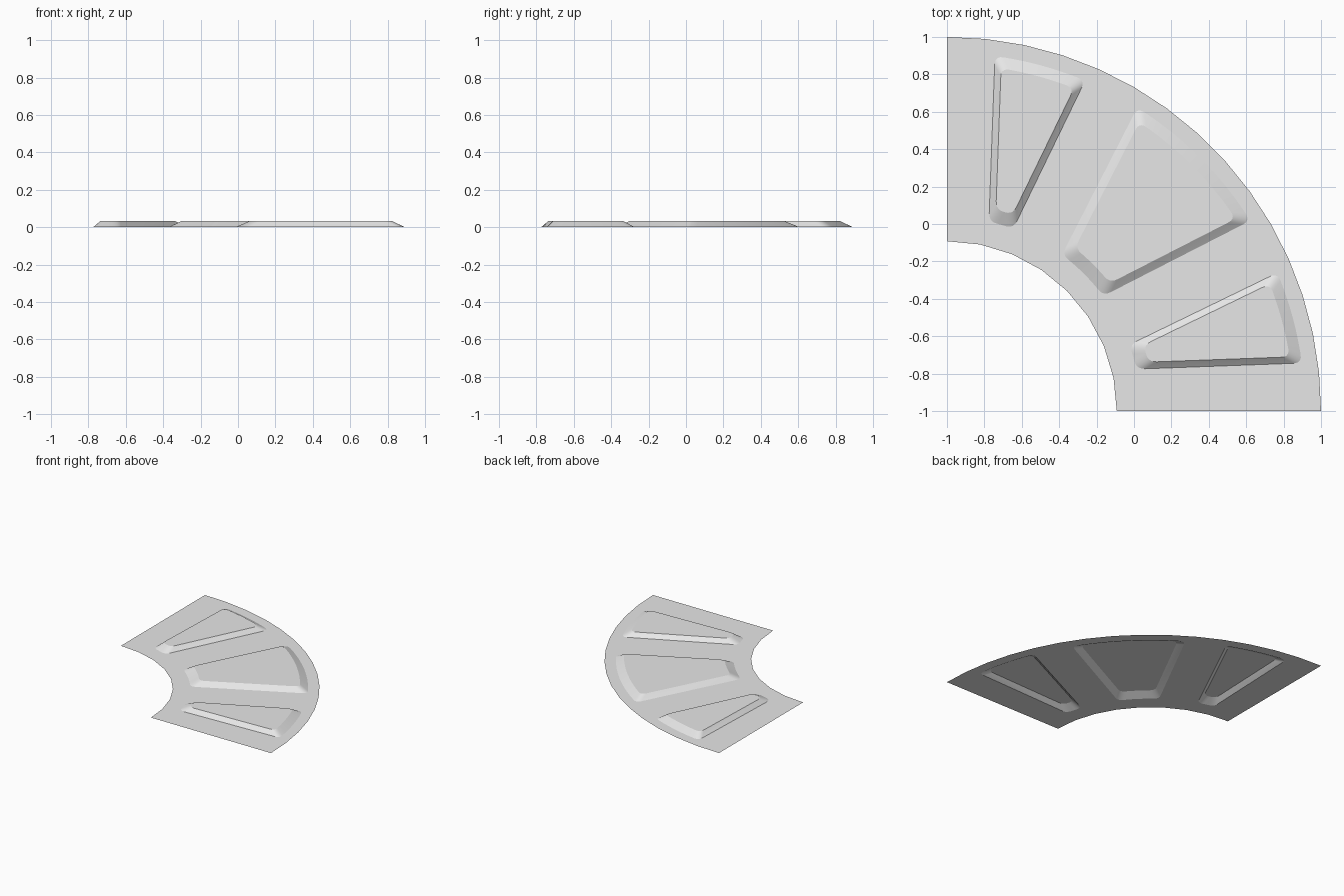
import bpy, bmesh, math
from mathutils import Vector

if "Cube" in bpy.data.objects:
    bpy.data.objects.remove(bpy.data.objects["Cube"])

CENTRE = Vector((-1, -1, 0))      # centre of the quarter ring
HEIGHT = 0.032                    # height of the raised panels
R_IN, R_OUT = 1.037, 1.915        # radial extent of the panels

grey = bpy.data.materials.new("light_grey")
grey.diffuse_color = (0.8, 0.8, 0.8, 1)
grey.use_nodes = True
grey.node_tree.nodes["Principled BSDF"].inputs["Base Color"].default_value = grey.diffuse_color


def polar(r, a):
    return Vector((r * math.cos(a), r * math.sin(a), 0))


def on_line(line, r):
    """Point at radius r on a line given by its direction and offset from the centre."""
    a, s = line
    d = Vector((math.cos(a), math.sin(a), 0))
    n = Vector((-d.y, d.x, 0))
    return d * math.sqrt(r * r - s * s) + n * s


def angle(p):
    return math.atan2(p.y, p.x)


def bend(p, q, r, steps=5):
    """Rounded corner from p to r, pulled towards q."""
    return [p * (1 - t) ** 2 + q * 2 * t * (1 - t) + r * t * t
            for t in (i / steps for i in range(steps + 1))]


def panel_outline(left, right, r0, r1, z, c=0.045, arc=8):
    """Rounded sector, counter-clockwise: inner right, outer right, outer left, inner left."""
    pts = []
    for line, r, along, turn, outgoing in (
            (right, r0, 1, 1, True), (right, r1, -1, 1, False),
            (left, r1, -1, -1, True), (left, r0, 1, -1, False)):
        corner = on_line(line, r)
        on_side = on_line(line, r + along * c)
        on_arc = polar(r, angle(corner) + turn * c / r)
        ends = (on_arc, on_side) if outgoing else (on_side, on_arc)
        if line is left:
            ends = (on_arc, on_side) if along < 0 else (on_side, on_arc)
        # fill the outer arc before reaching the outer left corner
        if line is left and along < 0:
            a0, a1 = angle(pts[-1]), angle(ends[0])
            pts += [polar(r, a0 + (a1 - a0) * i / arc) for i in range(1, arc)]
        pts += bend(ends[0], corner, ends[1])
    # inner arc closes the loop
    a0, a1 = angle(pts[-1]), angle(pts[0])
    pts += [polar(r0, a0 + (a1 - a0) * i / arc) for i in range(1, arc)]
    return [p + CENTRE + Vector((0, 0, z)) for p in pts]


def finish(bm, name):
    mesh = bpy.data.meshes.new(name)
    bm.to_mesh(mesh)
    bm.free()
    mesh.materials.append(grey)
    ob = bpy.data.objects.new(name, mesh)
    bpy.context.collection.objects.link(ob)
    bpy.ops.object.select_all(action='DESELECT')
    ob.select_set(True)
    bpy.context.view_layer.objects.active = ob
    bpy.ops.object.shade_smooth_by_angle(angle=math.radians(20))


def add_loop(bm, pts):
    vs = [bm.verts.new(p) for p in pts]
    return vs, [bm.edges.new((vs[i], vs[(i + 1) % len(vs)])) for i in range(len(vs))]


# Panels: left side (degrees, offset), right side (degrees, offset), slope width of the sides
PANELS = {
    "left_panel": ((87.9, -0.187), (64.1, 0.107), 0.035),
    "middle_panel": ((62.9, -0.167), (27.1, 0.167), 0.045),
    "right_panel": ((25.9, -0.107), (2.1, 0.187), 0.035),
}

# Ring outline with 15 outer and 8 inner segments
ring = [polar(2, math.radians(6 * i)) + CENTRE for i in range(16)]
ring += [polar(0.908, math.radians(90 - 11.25 * i)) + CENTRE for i in range(9)]
sheet = bmesh.new()
sheet_edges = add_loop(sheet, ring)[1]

for name, ((la, ls), (ra, rs), w) in PANELS.items():
    la, ra = math.radians(la), math.radians(ra)
    base = panel_outline((la, ls), (ra, rs), R_IN, R_OUT, 0)
    top = panel_outline((la, ls - w), (ra, rs + w), R_IN + 0.07, R_OUT - 0.06, HEIGHT)
    sheet_edges += add_loop(sheet, base)[1]

    # raised panel: sloped rim and flat top, open underneath
    bm = bmesh.new()
    lo = [bm.verts.new(p) for p in base]
    hi = [bm.verts.new(p) for p in top]
    n = len(lo)
    for i in range(n):
        j = (i + 1) % n
        bm.faces.new((lo[i], lo[j], hi[j], hi[i]))
    bm.faces.new(hi)
    finish(bm, name)

# Flat sheet with openings under the panels
bmesh.ops.triangle_fill(sheet, edges=sheet_edges, use_beauty=True, normal=(0, 0, 1))
for f in sheet.faces:
    f.normal_update()
    if f.normal.z < 0:
        f.normal_flip()
finish(sheet, "ring_sheet")
